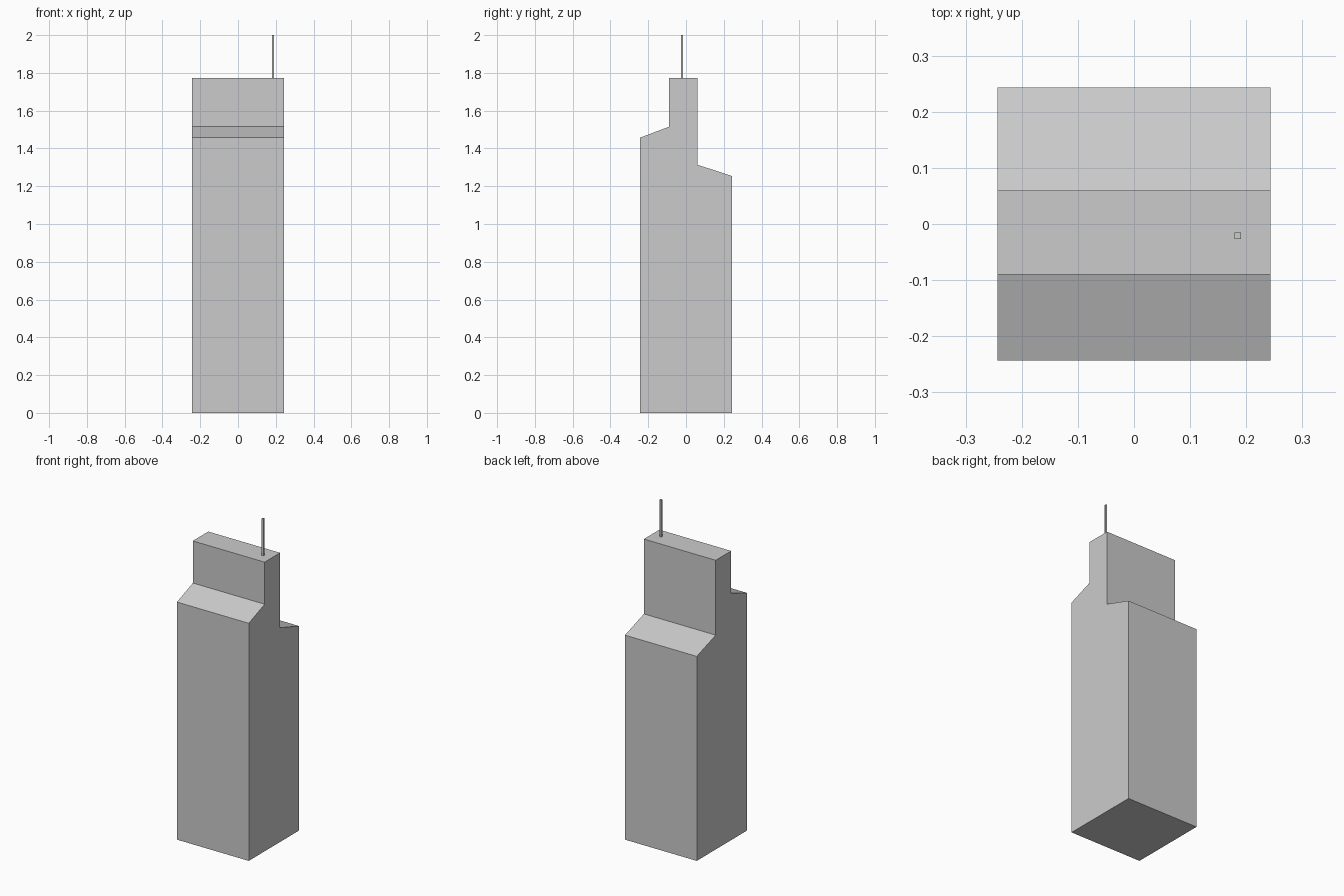
import bpy, bmesh

if "Cube" in bpy.data.objects:
    bpy.data.objects.remove(bpy.data.objects["Cube"])


def extrude_profile(name, profile, x0, x1):
    """Solid made by sweeping a (y, z) outline along x."""
    bm = bmesh.new()
    face = bm.faces.new([bm.verts.new((x0, y, z)) for y, z in profile])
    swept = bmesh.ops.extrude_face_region(bm, geom=[face], use_keep_orig=True)
    verts = [g for g in swept["geom"] if isinstance(g, bmesh.types.BMVert)]
    bmesh.ops.translate(bm, verts=verts, vec=(x1 - x0, 0, 0))
    bmesh.ops.recalc_face_normals(bm, faces=bm.faces)
    mesh = bpy.data.meshes.new(name)
    bm.to_mesh(mesh)
    bm.free()
    obj = bpy.data.objects.new(name, mesh)
    bpy.context.collection.objects.link(obj)
    return obj


HALF = 0.2435
ROOF = 1.773

# Tower: slab crown between two sloped shoulders of different height
extrude_profile("tower", [
    (-HALF, 0), (HALF, 0),
    (HALF, 1.254), (0.06, 1.314),
    (0.06, ROOF), (-0.09, ROOF),
    (-0.09, 1.515), (-HALF, 1.457),
], -HALF, HALF)

# Thin square mast on the roof
MX, MY, R = 0.185, -0.021, 0.0055
extrude_profile("roof_mast", [
    (MY - R, ROOF), (MY + R, ROOF), (MY + R, 2.0), (MY - R, 2.0),
], MX - R, MX + R)
